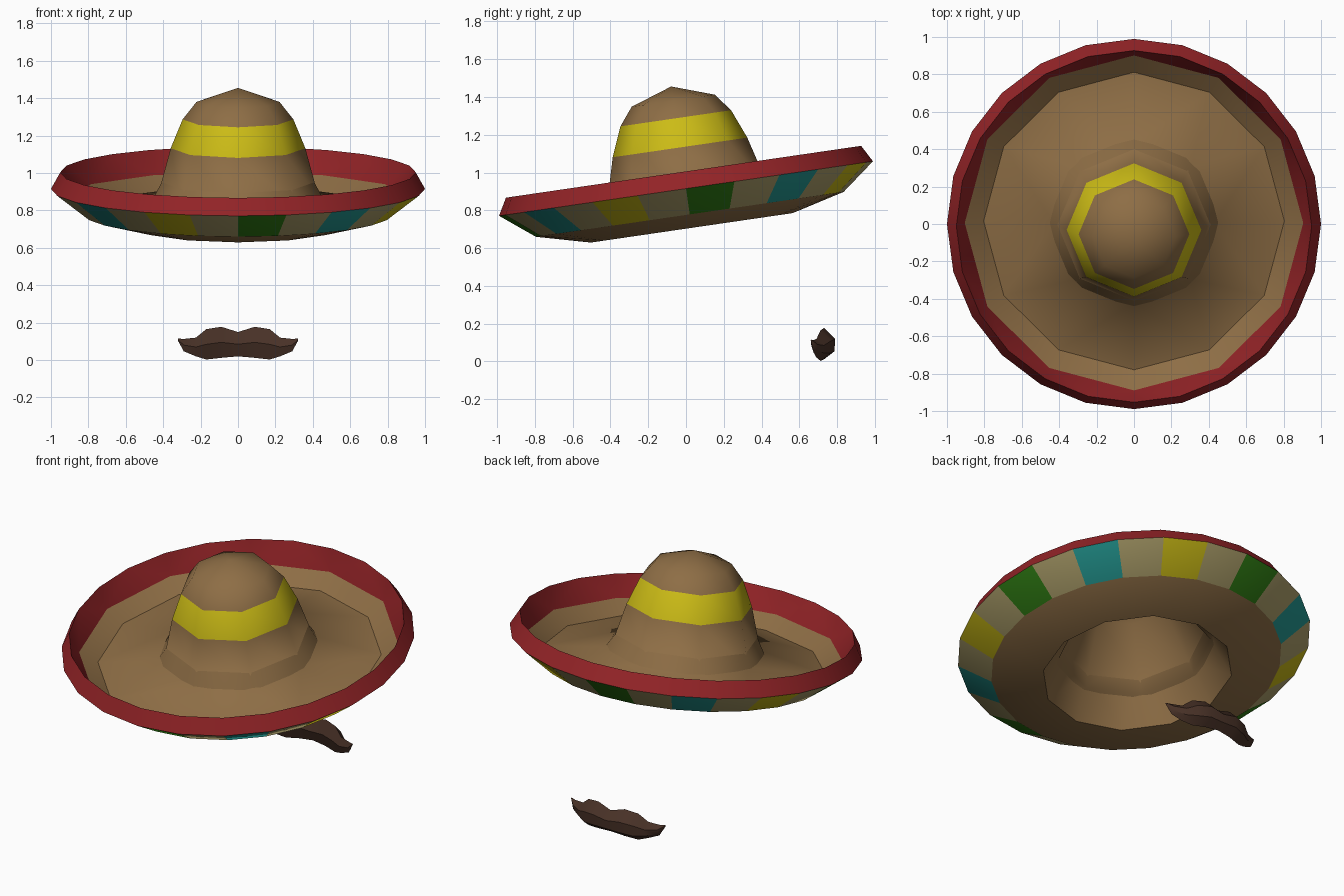
import bpy, bmesh, math
from mathutils import Matrix

cube = bpy.data.objects.get("Cube")
if cube:
    bpy.data.objects.remove(cube, do_unlink=True)


def material(name, rgb):
    m = bpy.data.materials.new(name)
    m.use_nodes = True
    m.diffuse_color = (*rgb, 1)
    bsdf = m.node_tree.nodes["Principled BSDF"]
    bsdf.inputs["Base Color"].default_value = (*rgb, 1)
    bsdf.inputs["Roughness"].default_value = 0.9
    return m


STRAW, YELLOW, RED, CREAM, TEAL, GREEN, STRIPES = range(7)
hat_colours = [
    material("straw brown", (0.27, 0.155, 0.06)),
    material("yellow", (0.60, 0.50, 0.008)),
    material("red", (0.29, 0.017, 0.02)),
    material("cream", (0.43, 0.36, 0.15)),
    material("teal", (0.018, 0.33, 0.30)),
    material("green", (0.03, 0.21, 0.007)),
]
hair = material("dark brown hair", (0.065, 0.031, 0.02))
stripe_cycle = [GREEN, CREAM, TEAL, CREAM, YELLOW, CREAM]


def finish(bm, name, materials):
    bmesh.ops.recalc_face_normals(bm, faces=bm.faces)
    mesh = bpy.data.meshes.new(name)
    bm.to_mesh(mesh)
    bm.free()
    for m in materials:
        mesh.materials.append(m)
    obj = bpy.data.objects.new(name, mesh)
    bpy.context.collection.objects.link(obj)
    return obj


def make_ring(bm, radius, height, sides):
    step = 2 * math.pi / sides
    return [bm.verts.new((radius * math.cos(step * i), radius * math.sin(step * i), height))
            for i in range(sides)]


def join_rings(bm, a, b):
    """Faces between two rings that may have different numbers of sides."""
    na, nb = len(a), len(b)
    if na == nb:
        return [bm.faces.new((a[i], a[(i + 1) % na], b[(i + 1) % na], b[i])) for i in range(na)]
    if na == 1 or nb == 1:
        tip, loop = (a[0], b) if na == 1 else (b[0], a)
        return [bm.faces.new((tip, loop[i - 1], loop[i])) for i in range(len(loop))]
    faces, i, j = [], 0, 0
    while i < na or j < nb:
        if j == nb or (i < na and (i + 0.5) / na <= (j + 0.5) / nb):
            faces.append(bm.faces.new((a[i % na], a[(i + 1) % na], b[j % nb])))
            i += 1
        else:
            faces.append(bm.faces.new((a[i % na], b[(j + 1) % nb], b[j % nb])))
            j += 1
    return faces


# Hat profile from outer tip to inner tip:
# radius, height, sides, sharp ring, colour of the band that follows
hat_profile = [
    (0, 0.546, 1, False, STRAW),
    (0.222, 0.47, 8, False, STRAW),
    (0.296, 0.376, 8, False, YELLOW),
    (0.36, 0.22, 8, False, STRAW),
    (0.43, -0.04, 8, False, STRAW),
    (0.804, -0.11, 12, True, STRAW),
    (0.905, -0.04, 12, True, RED),
    (0.95, 0.09, 24, True, RED),
    (1.0, 0.0, 24, True, STRIPES),
    (0.823, -0.138, 24, False, STRAW),
    (0.54, -0.21, 12, True, STRAW),
    (0.40, 0.05, 8, False, STRAW),
    (0.27, 0.33, 8, False, STRAW),
    (0, 0.45, 1, False, STRAW),
]

bm = bmesh.new()
rings = [make_ring(bm, r, h, n) for r, h, n, _, _ in hat_profile]
for k in range(len(rings) - 1):
    colour = hat_profile[k][4]
    for j, face in enumerate(join_rings(bm, rings[k], rings[k + 1])):
        face.smooth = True
        face.material_index = stripe_cycle[j % 6] if colour == STRIPES else colour
for ring, spec in zip(rings, hat_profile):
    if spec[3]:
        for i in range(len(ring)):
            bm.edges.get((ring[i - 1], ring[i])).smooth = False
# Tip the hat back
bm.transform(Matrix.Translation((0, 0, 0.915)) @ Matrix.Rotation(math.radians(8.3), 4, "X"))
finish(bm, "wide_brim_hat", hat_colours)

# Moustache half: x, middle y, half depth, bottom z, top z
sections = [
    (0, 0.75, 0.037, 0.02, 0.15),
    (0.09, 0.745, 0.045, 0.012, 0.178),
    (0.17, 0.725, 0.042, 0.003, 0.165),
    (0.225, 0.70, 0.03, 0.02, 0.12),
    (0.29, 0.68, 0.016, 0.047, 0.113),
    (0.322, 0.664, 0.004, 0.105, 0.115),
]
bm = bmesh.new()
loops = []
for x, y, d, low, high in sections:
    tall = high - low
    outline = [(-0.3, 1), (1, 0.65), (0.9, 0.25), (-0.3, 0), (-1, 0.5)]
    loops.append([bm.verts.new((x, y + d * u, low + tall * v)) for u, v in outline])
for a, b in zip(loops, loops[1:]):
    join_rings(bm, a, b)
bm.faces.new(loops[-1])
# Mirror to the other side and weld the middle
copy = bmesh.ops.duplicate(bm, geom=bm.verts[:] + bm.edges[:] + bm.faces[:])
for v in copy["geom"]:
    if isinstance(v, bmesh.types.BMVert):
        v.co.x *= -1
bmesh.ops.remove_doubles(bm, verts=bm.verts, dist=0.0005)
moustache = finish(bm, "moustache", [hair])
bpy.ops.object.select_all(action="DESELECT")
moustache.select_set(True)
bpy.context.view_layer.objects.active = moustache
bpy.ops.object.shade_smooth_by_angle(angle=math.radians(40))
